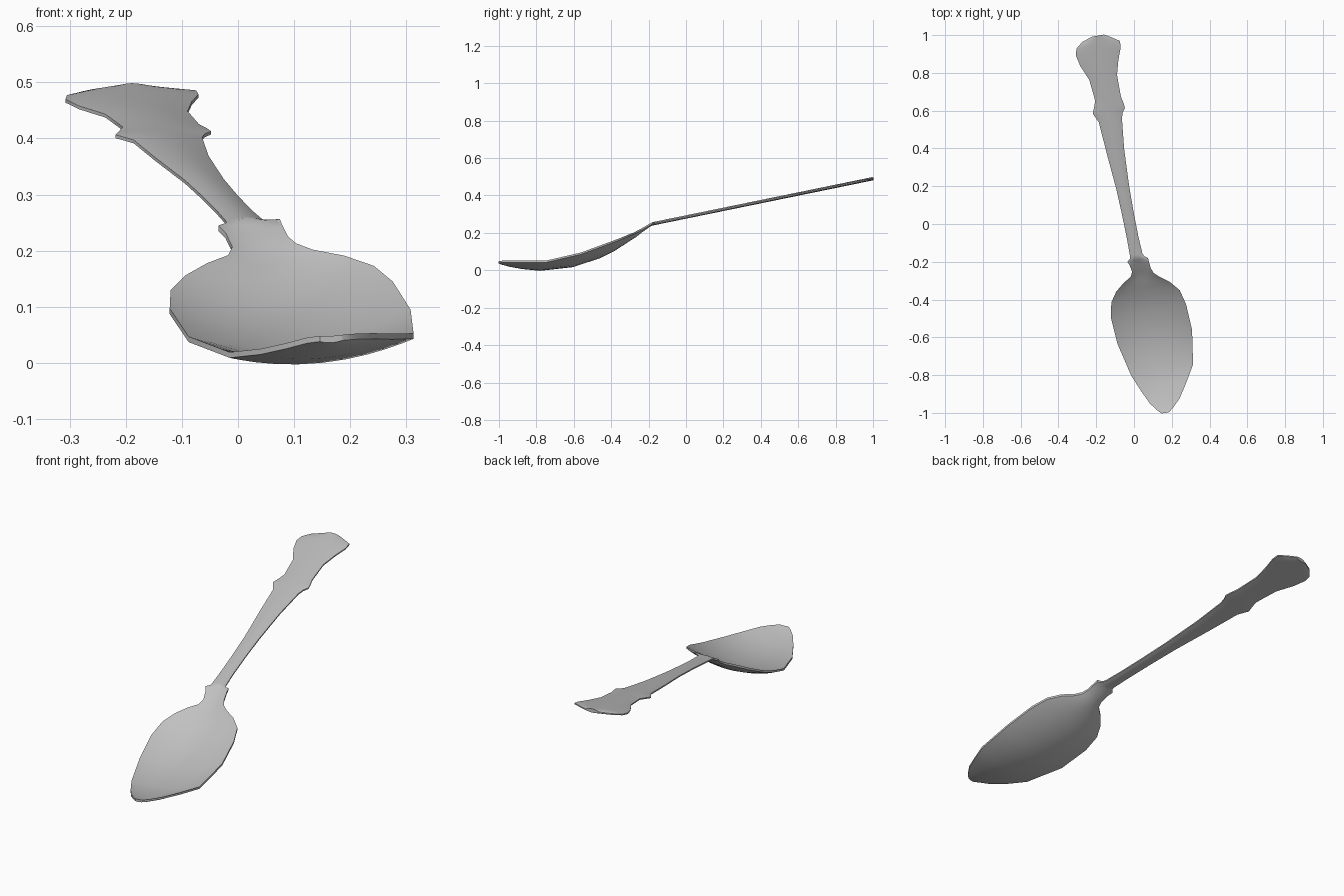
import bpy, bmesh, math

if "Cube" in bpy.data.objects:
    bpy.data.objects.remove(bpy.data.objects["Cube"])

# distance along the spoon, left edge, right edge, left rim z, right rim z, belly z
BOWL = [
    (-1.016, -.020, .020, .038, .040, .036),
    (-.995, -.040, .047, .035, .042, .029),
    (-.954, -.071, .088, .025, .043, .020),
    (-.884, -.104, .134, .015, .042, .009),
    (-.790, -.143, .190, .009, .043, .000),
    (-.610, -.185, .217, .037, .085, .020),
    (-.470, -.194, .210, .087, .135, .064),
    (-.390, -.178, .190, .120, .163, .103),
    (-.338, -.142, .146, .146, .181, .136),
    (-.300, -.095, .095, .168, .192, .160),
    (-.275, -.053, .070, .182, .203, .176),
    (-.250, -.041, .060, .197, .215, .196),
    (-.215, -.047, .056, .222, .235, .220),
    (-.193, -.056, .055, .235, .247, .235),
]
# distance along the spoon, left edge, right edge
HANDLE = [
    (-.180, -.040, .038), (-.165, -.037, .030), (-.075, -.037, .025),
    (.060, -.040, .023), (.200, -.046, .024), (.400, -.063, .033),
    (.560, -.074, .050), (.590, -.088, .060), (.610, -.098, .075),
    (.635, -.088, .073), (.675, -.073, .065), (.790, -.084, .065),
    (.870, -.118, .087), (.930, -.131, .110), (.965, -.122, .112),
    (.995, -.085, .066), (1.013, -.030, .035),
]
N = 12  # strips across the width


def place(t, o):
    """Along / across the slanted spoon axis to x, y."""
    return -.014 - .177 * t + .984 * o, .984 * t + .177 * o


def section(t, left, right, bottom, thick):
    """Closed ring: underside left to right, then top right to left."""
    low, high = [], []
    for i in range(N + 1):
        v = -math.cos(math.pi * i / N)
        x, y = place(t, (left + right) / 2 + v * (right - left) / 2)
        z = bottom(v, y)
        low.append((x, y, z))
        high.append((x, y, z + thick(v)))
    return low + high[::-1]


rings = []
# hollow bowl and neck
for t, l, r, zl, zr, zc in BOWL:
    def under(v, y, zl=zl, zr=zr, zc=zc):
        return (zl + zr) / 2 + (zr - zl) / 2 * v + (zc - (zl + zr) / 2) * (1 - v * v)
    rings.append(section(t, l, r, under, lambda v: .010 + .002 * (1 - v * v)))
# flat, softly domed handle
for t, l, r in HANDLE:
    rings.append(section(
        t, l, r,
        lambda v, y: .284 + .205 * y - .003 - .005 * (1 - v * v),
        lambda v: .006 + .012 * (1 - v * v)))

bm = bmesh.new()
loops = [[bm.verts.new(p) for p in ring] for ring in rings]
for a, b in zip(loops, loops[1:]):
    for i in range(len(a)):
        j = (i + 1) % len(a)
        bm.faces.new((a[i], a[j], b[j], b[i]))
# close both tips with strips
for ring in (loops[0], loops[-1]):
    for i in range(N):
        bm.faces.new((ring[i], ring[i + 1], ring[-2 - i], ring[-1 - i]))
bmesh.ops.recalc_face_normals(bm, faces=bm.faces)

mesh = bpy.data.meshes.new("spoon")
bm.to_mesh(mesh)
bm.free()
spoon = bpy.data.objects.new("spoon", mesh)
bpy.context.collection.objects.link(spoon)

silver = bpy.data.materials.new("silver grey")
silver.diffuse_color = (.53, .53, .53, 1)
silver.use_nodes = True
silver.node_tree.nodes["Principled BSDF"].inputs["Base Color"].default_value = silver.diffuse_color
mesh.materials.append(silver)

bpy.context.view_layer.objects.active = spoon
spoon.select_set(True)
bpy.ops.object.shade_smooth_by_angle(angle=math.radians(40))
